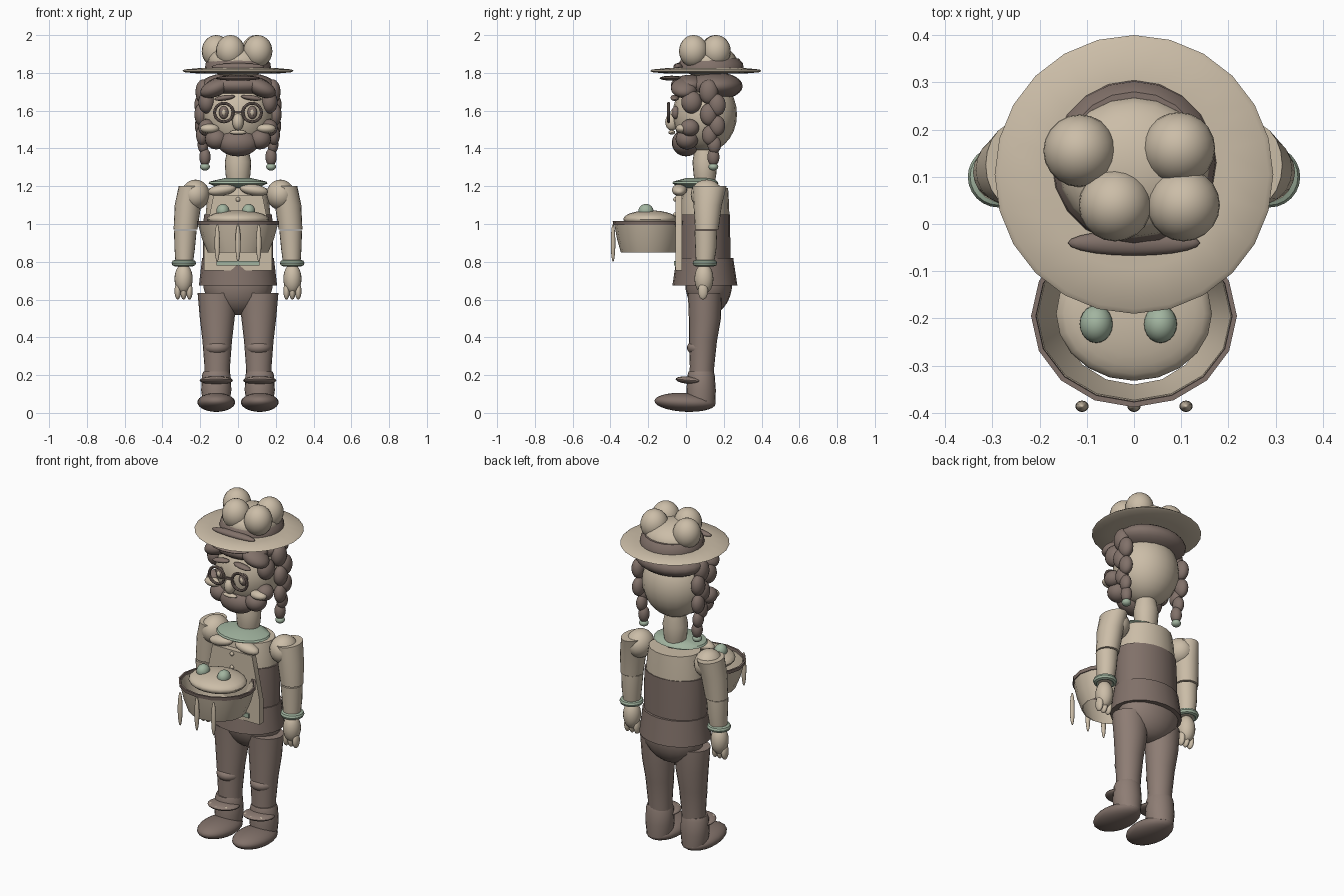
import bpy, bmesh, math
from mathutils import Vector, Matrix

cube = bpy.data.objects.get("Cube")
if cube:
    bpy.data.objects.remove(cube)


def material(name, rgb):
    m = bpy.data.materials.new(name)
    m.use_nodes = True
    m.diffuse_color = (*rgb, 1)
    m.node_tree.nodes["Principled BSDF"].inputs["Base Color"].default_value = (*rgb, 1)
    return m


CREAM = material("warm cream", (0.60, 0.51, 0.39))
BROWN = material("dusty brown", (0.22, 0.165, 0.142))
TAUPE = material("trouser taupe", (0.27, 0.205, 0.175))
GREEN = material("sage green", (0.36, 0.46, 0.35))


def finish(name, bm, mat, angle=40):
    bmesh.ops.recalc_face_normals(bm, faces=bm.faces)
    me = bpy.data.meshes.new(name)
    bm.to_mesh(me)
    bm.free()
    me.materials.append(mat)
    ob = bpy.data.objects.new(name, me)
    bpy.context.collection.objects.link(ob)
    bpy.ops.object.select_all(action='DESELECT')
    ob.select_set(True)
    bpy.context.view_layer.objects.active = ob
    bpy.ops.object.shade_smooth_by_angle(angle=math.radians(angle))
    return ob


def ball(name, pos, size, mat, tilt=0, lean=0):
    """Ellipsoid; tilt turns it about x, lean about y."""
    bm = bmesh.new()
    bmesh.ops.create_uvsphere(bm, u_segments=20, v_segments=14, radius=1)
    rot = Matrix.Rotation(tilt, 4, 'X') @ Matrix.Rotation(lean, 4, 'Y')
    bm.transform(Matrix.Translation(pos) @ rot @ Matrix.Diagonal((*size, 1)))
    return finish(name, bm, mat)


def tube(name, rings, mat, caps=True, n=20):
    """Loft of horizontal ellipses given as (x, y, z, rx, ry)."""
    bm = bmesh.new()
    loops = []
    for x, y, z, rx, ry in rings:
        loops.append([bm.verts.new((x + rx * math.cos(math.tau * i / n),
                                    y + ry * math.sin(math.tau * i / n), z)) for i in range(n)])
    for a, b in zip(loops, loops[1:]):
        for i in range(n):
            j = (i + 1) % n
            bm.faces.new((a[i], a[j], b[j], b[i]))
    if caps:
        bm.faces.new(loops[0])
        bm.faces.new(loops[-1])
    return finish(name, bm, mat)


def ring(name, pos, major, minor, mat, upright=False):
    bm = bmesh.new()
    n, k = 24, 8
    vs = []
    for i in range(n):
        a = math.tau * i / n
        for j in range(k):
            b = math.tau * j / k
            r = major + minor * math.cos(b)
            p = Vector((r * math.cos(a), r * math.sin(a), minor * math.sin(b)))
            if upright:
                p = Vector((p.x, p.z, p.y))
            vs.append(bm.verts.new(p + Vector(pos)))
    for i in range(n):
        for j in range(k):
            i2, j2 = (i + 1) % n, (j + 1) % k
            bm.faces.new((vs[i * k + j], vs[i2 * k + j], vs[i2 * k + j2], vs[i * k + j2]))
    return finish(name, bm, mat)


def plate(name, outline, y, depth, mat):
    """Flat panel in the x-z plane."""
    bm = bmesh.new()
    f = bm.faces.new([bm.verts.new((x, y, z)) for x, z in outline])
    ext = bmesh.ops.extrude_face_region(bm, geom=[f])
    moved = [v for v in ext["geom"] if isinstance(v, bmesh.types.BMVert)]
    bmesh.ops.translate(bm, verts=moved, vec=(0, depth, 0))
    return finish(name, bm, mat)


# Hat
tube("hat_brim", [(0, .105, 1.796, .2, .2), (0, .105, 1.803, .28, .28), (0, .105, 1.81, .295, .295),
                  (0, .105, 1.818, .285, .285), (0, .105, 1.826, .2, .2)], CREAM, n=24)
tube("hat_band", [(0, .13, 1.82, .175, .175), (0, .13, 1.85, .172, .172), (0, .13, 1.875, .15, .15)], BROWN)
ball("hat_crown", (0, .12, 1.86), (.16, .15, .09), CREAM)
ball("hat_band_front", (0, -.04, 1.832), (.14, .027, .02), BROWN)
for x, y in ((-.115, .155), (.095, .16), (-.04, .04), (.105, .04)):
    ball("hat_puff", (x, y, 1.915), (.077, .077, .085), CREAM)

# Head and hair
ball("head", (0, .1, 1.58), (.185, .17, .2), CREAM)
tube("neck", [(0, .1, 1.2, .05, .05), (0, .1, 1.26, .066, .06), (0, .1, 1.33, .07, .066),
              (0, .1, 1.42, .05, .05)], CREAM)
ball("back_hair", (0, .15, 1.73), (.205, .15, .075), BROWN)
ball("fringe", (0, .02, 1.735), (.17, .1, .055), BROWN)
ball("fringe_wisp", (0, -.075, 1.772), (.12, .065, .013), BROWN)

# Face
ball("nose", (0, -.075, 1.54), (.03, .035, .045), CREAM)
ball("mouth", (0, -.075, 1.485), (.045, .018, .012), CREAM)
ball("beard", (0, 0, 1.43), (.108, .075, .072), BROWN)
tube("glasses_bridge", [(0, -.092, 1.587, .024, .006), (0, -.092, 1.597, .024, .006)], BROWN, n=8)

for s, side in ((-1, "right"), (1, "left")):
    ring(side + "_lens_rim", (s * .075, -.092, 1.59), .049, .008, BROWN, True)
    ball(side + "_eye", (s * .075, -.055, 1.59), (.026, .022, .034), BROWN)
    ball(side + "_eye_shine", (s * .075, -.07, 1.59), (.012, .012, .018), CREAM)
    ball(side + "_eyebrow", (s * .07, -.06, 1.668), (.055, .022, .014), BROWN, 0, s * .15)
    ball(side + "_fringe_lock", (s * .12, -.01, 1.72), (.085, .07, .045), BROWN, 0, s * .4)
    ball(side + "_temple_curl", (s * .165, .03, 1.645), (.045, .055, .06), BROWN)
    ball(side + "_cheek", (s * .15, -.02, 1.505), (.05, .035, .025), CREAM)
    ball(side + "_sideburn", (s * .165, .02, 1.51), (.045, .05, .045), BROWN)
    ball(side + "_beard_side", (s * .115, .005, 1.45), (.06, .06, .055), BROWN)
    # Braid
    for x, y, z, r in ((.185, .12, 1.7, .05), (.195, .165, 1.63, .045), (.195, .12, 1.58, .045),
                       (.195, .165, 1.52, .042), (.19, .125, 1.47, .04), (.185, .15, 1.42, .036)):
        ball(side + "_braid", (s * x, y, z), (r * .8, r, r * 1.3), BROWN)
    ball(side + "_braid_tip", (s * .175, .145, 1.355), (.03, .032, .048), BROWN)
    ball(side + "_braid_bead", (s * .175, .145, 1.303), (.026, .026, .02), GREEN)

# Torso
tube("shirt", [(0, .1, 1.04, .172, .13), (0, .1, 1.12, .165, .127), (0, .105, 1.19, .15, .118)], CREAM)
tube("vest", [(0, .1, .78, .186, .136), (0, .1, .95, .186, .134), (0, .1, 1.05, .18, .133)], BROWN)
tube("vest_skirt", [(0, .1, .675, .207, .172), (0, .1, .82, .19, .15)], BROWN)
tube("shirt_collar", [(0, .05, 1.19, .1, .08), (0, .05, 1.215, .157, .122), (0, .05, 1.225, .15, .117),
                      (0, .07, 1.243, .07, .07)], GREEN)
plate("apron", [(-.18, .755), (.18, .755), (.18, .9), (.13, 1.15), (-.13, 1.15), (-.18, .9)],
      -.055, .035, CREAM)
plate("apron_trim", [(-.115, .78), (.115, .78), (.115, .805), (-.115, .805)], -.064, .009, GREEN)
for z in (.86, .95, 1.05, 1.13):
    ball("button", (0, -.058, z), (.012, .01, .012), CREAM)
ball("hips", (0, .12, .69), (.185, .125, .172), TAUPE)

for s, side in ((-1, "right"), (1, "left")):
    ball(side + "_lapel", (s * .085, -.035, 1.18), (.075, .04, .03), CREAM, 0, s * .15)
    # Arm
    ball(side + "_shoulder", (s * .225, .11, 1.155), (.075, .085, .08), CREAM)
    tube(side + "_upper_arm", [(s * .278, .11, .97, .063, .062), (s * .265, .115, 1.1, .07, .075),
                               (s * .25, .125, 1.2, .064, .09)], CREAM)
    tube(side + "_forearm", [(s * .285, .1, .78, .045, .047), (s * .282, .105, .87, .054, .056),
                             (s * .279, .105, .965, .06, .06)], CREAM)
    ring(side + "_bracelet", (s * .287, .1, .793), .048, .017, GREEN)
    ball(side + "_hand", (s * .288, .095, .71), (.048, .05, .08), CREAM)
    for x in (.257, .288, .319):
        ball(side + "_finger", (s * x, .09, .645), (.017, .026, .045), CREAM)
    # Leg
    tube(side + "_leg", [(s * .11, .08, .1, .066, .062), (s * .11, .085, .25, .068, .065),
                         (s * .11, .09, .38, .078, .074), (s * .11, .1, .5, .092, .085),
                         (s * .11, .1, .635, .104, .09)], TAUPE)
    ball(side + "_knee", (s * .11, .08, .345), (.07, .075, .045), TAUPE)
    tube(side + "_boot_shaft", [(s * .115, .08, .05, .07, .075), (s * .115, .08, .12, .08, .078),
                                (s * .115, .08, .2, .076, .072), (s * .115, .08, .22, .068, .066)], TAUPE)
    ball(side + "_boot_cuff", (s * .115, .03, .172), (.088, .085, .021), TAUPE, -.08)
    for x in (-.05, 0, .05):
        ball(side + "_cuff_stud", (s * .115 + x, -.04 + abs(x) * .4, .178), (.011, .01, .011), CREAM)
    ball(side + "_shoe", (s * .115, -.005, .056), (.1, .162, .05), BROWN, -.05)

# Basket, open underneath
tube("basket", [(0, -.195, .85, .16, .15), (0, -.195, .92, .19, .17), (0, -.195, 1.0, .212, .185),
                (0, -.195, 1.0, .205, .178), (0, -.195, .92, .183, .163), (0, -.195, .85, .155, .145)],
     CREAM, False, 16)
tube("basket_rim", [(0, -.195, .995, .216, .19), (0, -.195, 1.015, .218, .193),
                    (0, -.195, 1.015, .208, .182), (0, -.195, .995, .206, .18),
                    (0, -.195, .995, .216, .19)], BROWN, False, 16)
ball("basket_lid", (0, -.19, 1.025), (.165, .142, .047), CREAM)
for x in (-.08, .056):
    ball("lid_knob", (x, -.212, 1.068), (.035, .04, .038), GREEN)
for x in (-.11, 0, .11):
    ball("basket_drip", (x, -.386, .9), (.014, .012, .1), CREAM)
